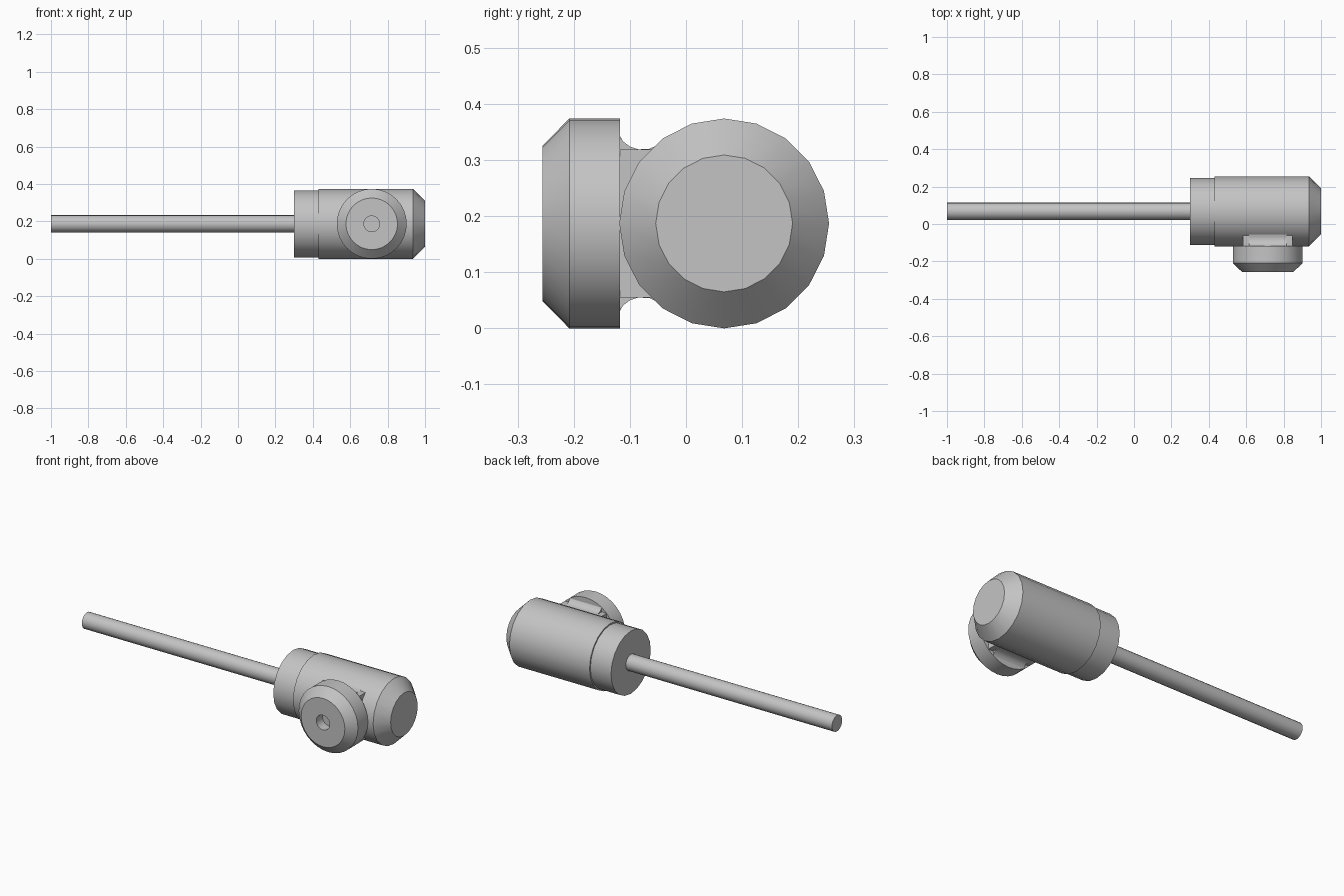
import bpy, bmesh, math
from mathutils import Matrix, Vector

cube = bpy.data.objects.get("Cube")
if cube:
    bpy.data.objects.remove(cube, do_unlink=True)

GREY = (0.55, 0.55, 0.55, 1)
metal = bpy.data.materials.new("plain grey")
metal.use_nodes = True
metal.diffuse_color = GREY
metal.node_tree.nodes["Principled BSDF"].inputs["Base Color"].default_value = GREY

AXIS_Y, AXIS_Z = 0.068, 0.187   # centre line of body and shaft
CAP_X = 0.715                   # centre line of the side cap
R = 0.187


def finish(name, bm):
    bmesh.ops.recalc_face_normals(bm, faces=bm.faces)
    mesh = bpy.data.meshes.new(name)
    bm.to_mesh(mesh)
    bm.free()
    mesh.materials.append(metal)
    obj = bpy.data.objects.new(name, mesh)
    bpy.context.collection.objects.link(obj)
    bpy.ops.object.select_all(action='DESELECT')
    obj.select_set(True)
    bpy.context.view_layer.objects.active = obj
    bpy.ops.object.shade_smooth_by_angle(angle=math.radians(30))
    return obj


def lathe(name, profile, sides, matrix):
    """Turn (radius, distance) points about the local z axis, capping both ends."""
    bm = bmesh.new()
    rings = []
    for r, d in profile:
        ring = bmesh.ops.create_circle(bm, segments=sides, radius=r)["verts"]
        bmesh.ops.translate(bm, verts=ring, vec=(0, 0, d))
        rings.append(ring)
    for a, b in zip(rings, rings[1:]):
        for i in range(sides):
            j = (i + 1) % sides
            bm.faces.new((a[i], a[j], b[j], b[i]))
    bm.faces.new(rings[0])
    bm.faces.new(rings[-1])
    bm.transform(matrix)
    return finish(name, bm)


def prism(name, outline, x0, x1):
    """Extrude a (y, z) outline along x."""
    bm = bmesh.new()
    face = bm.faces.new([bm.verts.new((x0, y, z)) for y, z in outline])
    side = bmesh.ops.extrude_face_region(bm, geom=[face])["geom"]
    verts = [v for v in side if isinstance(v, bmesh.types.BMVert)]
    bmesh.ops.translate(bm, verts=verts, vec=(x1 - x0, 0, 0))
    return finish(name, bm)


along_x = Matrix.Translation((0, AXIS_Y, AXIS_Z)) @ Matrix.Rotation(math.pi / 2, 4, 'Y')
toward_front = Matrix.Translation((CAP_X, 0, AXIS_Z)) @ Matrix.Rotation(math.pi / 2, 4, 'X')

# Shaft, collar and chamfered body on one centre line
lathe("shaft", [(0.046, -1), (0.046, 0.31)], 20, along_x)
lathe("collar", [(0.179, 0.3), (0.179, 0.44)], 20, along_x)
lathe("body", [(R, 0.43), (R, 0.935), (0.122, 1)], 20, along_x)

# Chamfered side cap with a blind hole in its front
lathe("side_cap", [(R, 0.118), (R, 0.208), (0.138, 0.256),
                   (0.042, 0.256), (0.042, 0.2)], 32, toward_front)

# Square neck joining the cap to the body
HALF = 0.132
prism("neck", [(-0.12, AXIS_Z - HALF), (0, AXIS_Z - HALF),
               (0, AXIS_Z + HALF), (-0.12, AXIS_Z + HALF)], CAP_X - HALF, CAP_X + HALF)

# Scooped fillets above and below the neck
scoop = [(-0.119, 0.158), (-0.112, 0.146), (-0.1, 0.137), (-0.085, 0.132),
         (-0.065, 0.133), (-0.04, 0.145), (0, 0.145), (0, 0.1), (-0.119, 0.1)]
for name, s in (("upper_fillet", 1), ("lower_fillet", -1)):
    prism(name, [(y, AXIS_Z + s * h) for y, h in scoop], CAP_X - 0.1, CAP_X + 0.1)
